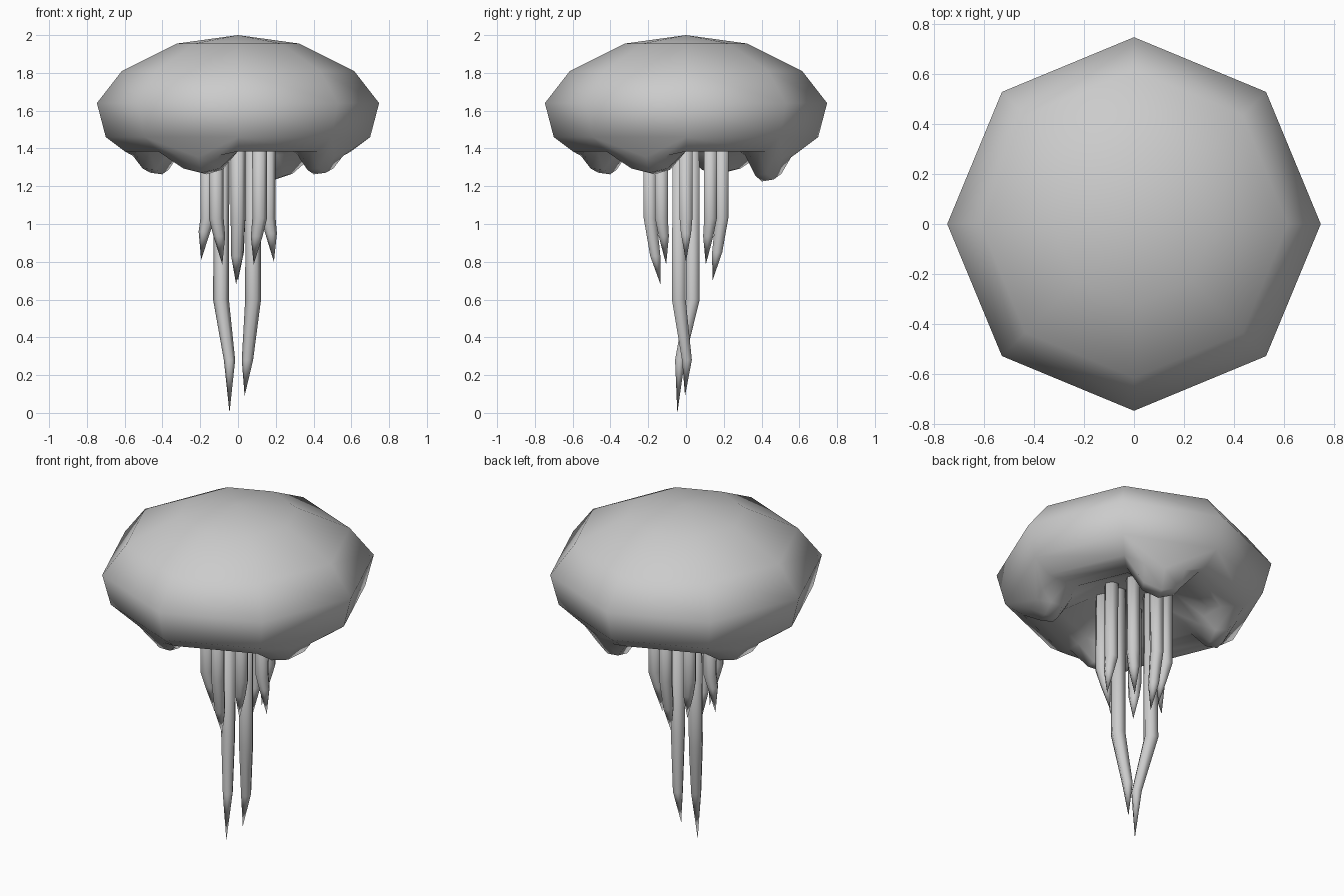
import bpy, bmesh
from math import cos, sin, pi
from mathutils import Vector

if "Cube" in bpy.data.objects:
    bpy.data.objects.remove(bpy.data.objects["Cube"])


def finish(bm, name):
    bmesh.ops.recalc_face_normals(bm, faces=bm.faces)
    mesh = bpy.data.meshes.new(name)
    bm.to_mesh(mesh)
    bm.free()
    for p in mesh.polygons:
        p.use_smooth = True
    ob = bpy.data.objects.new(name, mesh)
    bpy.context.collection.objects.link(ob)
    return ob


def corner(r, i):
    a = i * pi / 4
    return Vector((r * cos(a), r * sin(a), 0))


# Bell: octagonal rings from crown, over the rim, to the hollow underside.
# Each ring is (radius, height, share of lobe drop); lobes hang on alternate sides.
def make_bell():
    rings = [(.325, 1.955, 0), (.615, 1.81, 0), (.747, 1.64, 0), (.70, 1.46, 0),
             (.60, 1.385, .25), (.545, 1.385, .93), (.47, 1.385, 1),
             (.40, 1.39, .2), (.22, 1.48, 0)]
    lobe_shape = (.80, 1, .80)
    bm = bmesh.new()
    sectors = []
    for r, z, share in rings:
        corners = [bm.verts.new(corner(r, i) + Vector((0, 0, z))) for i in range(8)]
        row = []
        for i in range(8):
            pts = [corners[i]]
            if i % 2 and share:
                depth = .16 if i == 1 else .122
                for k, s in enumerate(lobe_shape):
                    p = corner(r, i).lerp(corner(r, i + 1), (k + 1) / 4)
                    p.z = z - depth * share * s
                    pts.append(bm.verts.new(p))
            row.append(pts + [corners[(i + 1) % 8]])
        sectors.append(row)
    for upper, lower in zip(sectors, sectors[1:]):
        for a, b in zip(upper, lower):
            if len(a) == len(b):
                for k in range(len(a) - 1):
                    bm.faces.new((a[k], b[k], b[k + 1], a[k + 1]))
            else:
                # fan between a plain edge and a lobed edge
                long, short = (a, b) if len(a) > len(b) else (b, a)
                for k in range(len(long) - 1):
                    if k < 2:
                        bm.faces.new((short[0], long[k], long[k + 1]))
                    else:
                        bm.faces.new((short[1], long[k], long[k + 1]))
                bm.faces.new((short[0], long[2], short[1]))
    for row, z in ((sectors[0], 2.0), (sectors[-1], 1.5)):
        tip = bm.verts.new((0, 0, z))
        for s in row:
            bm.faces.new((tip, s[0], s[1]))
    return finish(bm, "bell")


# Tentacle: six-sided tube through (x, y, z, radius) stations, ending in a point
def make_tentacle(name, stations, tip):
    bm = bmesh.new()
    rows = [[bm.verts.new((x + r * cos(k * pi / 3), y + r * sin(k * pi / 3), z))
             for k in range(6)] for x, y, z, r in stations]
    end = bm.verts.new(tip)
    bm.faces.new(rows[0])
    for k in range(6):
        j = (k + 1) % 6
        for a, b in zip(rows, rows[1:]):
            bm.faces.new((a[k], a[j], b[j], b[k]))
        bm.faces.new((rows[-1][k], rows[-1][j], end))
    return finish(bm, name)


make_bell()

# Two long central tentacles
make_tentacle("long_tentacle_left",
              [(-.085, .035, 1.5, .04), (-.09, .036, .6, .042), (-.045, -.032, .28, .03)],
              (-.045, -.046, 0))
make_tentacle("long_tentacle_right",
              [(.08, -.036, 1.5, .04), (.08, -.038, .6, .042), (.05, .005, .28, .03)],
              (.035, -.005, .09))

# Ring of eight short tentacles: root x, y, then tip x, y, z
short = [(.16, 0, .19, 0, .80), (-.16, 0, -.195, 0, .81),
         (0, -.19, -.01, -.135, .68), (0, .19, 0, .14, .70)]
for sx in (-1, 1):
    for sy in (-1, 1):
        short.append((.115 * sx, .13 * sy, .083 * sx, .105 * sy, .785))
for n, (x, y, tx, ty, tz) in enumerate(short):
    mx, my = x * .5 + tx * .5, y * .5 + ty * .5
    make_tentacle(f"short_tentacle_{n + 1}",
                  [(x, y, 1.5, .04), (x, y, 1.03, .039),
                   (mx, my, tz + .15, .031)], (tx, ty, tz))
